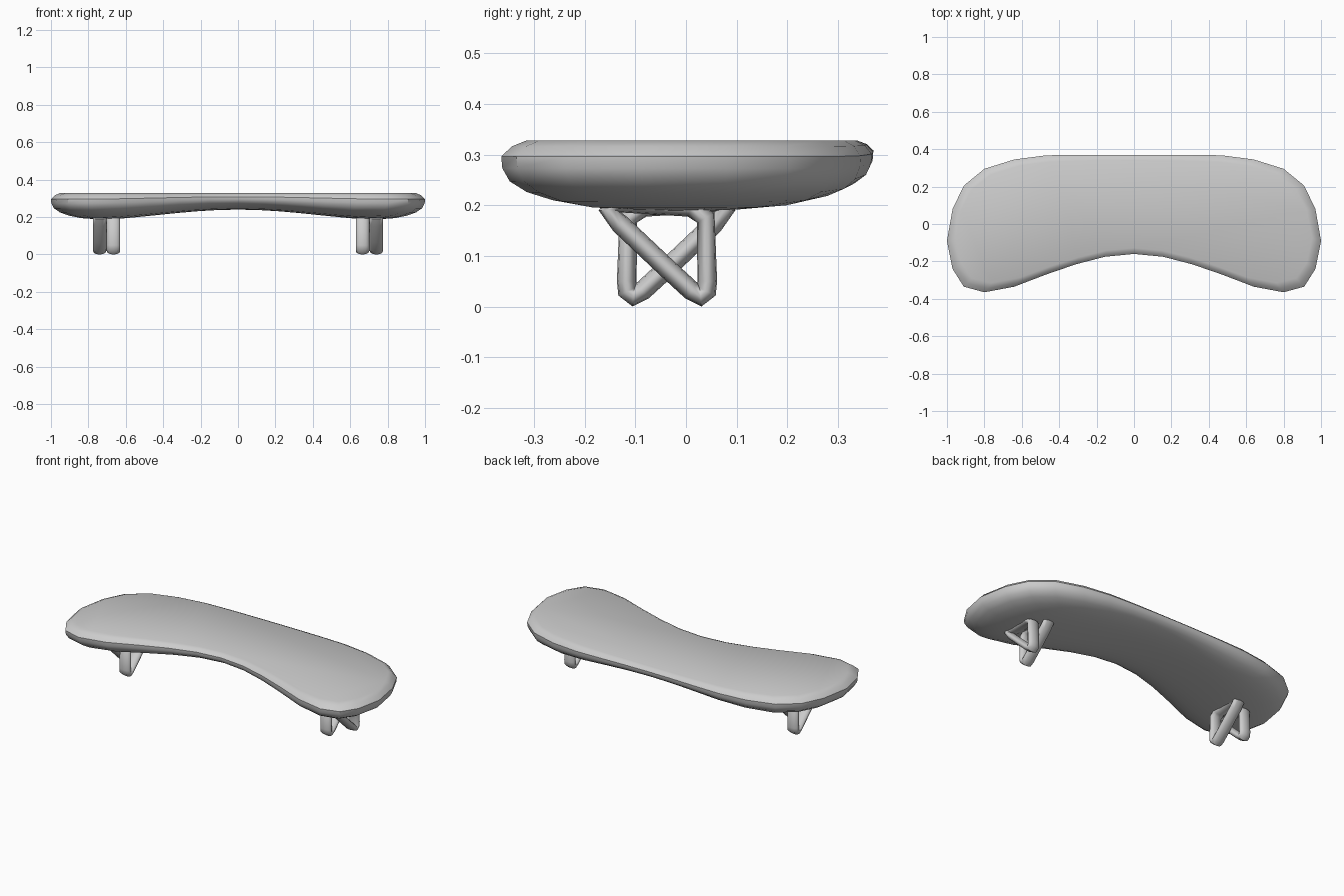
import bpy, bmesh, math
from mathutils import Vector

if "Cube" in bpy.data.objects:
    bpy.data.objects.remove(bpy.data.objects["Cube"])


def finish(name, bm, angle):
    bmesh.ops.remove_doubles(bm, verts=bm.verts, dist=0.0005)
    bmesh.ops.recalc_face_normals(bm, faces=bm.faces)
    me = bpy.data.meshes.new(name)
    bm.to_mesh(me)
    bm.free()
    ob = bpy.data.objects.new(name, me)
    bpy.context.collection.objects.link(ob)
    bpy.ops.object.select_all(action='DESELECT')
    bpy.context.view_layer.objects.active = ob
    ob.select_set(True)
    bpy.ops.object.shade_smooth_by_angle(angle=math.radians(angle))
    return ob


def bridge(bm, a, b):
    n = len(a)
    for i in range(n):
        j = (i + 1) % n
        bm.faces.new((a[i], a[j], b[j], b[i]))


# Seat: kidney outline, shrunk ring by ring towards a curved spine
xs = [0, .155, .31, .47, .64, .80, .91, .97]
back = [.37, .37, .37, .367, .345, .295, .205, .08]
front = [-.16, -.175, -.215, -.27, -.335, -.365, -.335, -.24]
right = list(zip(xs, back)) + [(1.0, -.09)] + list(zip(xs, front))[::-1]
outline = right + [(-x, y) for x, y in right[::-1] if x > 0]
TOP = .328


def ring_point(x, y, s, t):
    sx = .6 * x
    sy = .105 - .22 * sx * sx
    px, py = sx + (x - sx) * s, sy + (y - sy) * s
    depth = .088 + .057 * math.sin(math.pi / 2 * min(1, abs(px) / .85)) ** 2
    return Vector((px, py, TOP - depth * t))


bm = bmesh.new()
# (shrink factor, fraction of the local thickness below the top)
profile = [(.88, 0), (.95, .08), (1, .22), (.995, .38), (.96, .56), (.88, .71),
           (.76, .83), (.6, .92), (.4, .97), (.2, 1)]
rings = [[bm.verts.new(ring_point(x, y, s, t)) for x, y in outline]
         for s, t in profile]
bm.faces.new(rings[0])
for a, b in zip(rings, rings[1:]):
    bridge(bm, a, b)
# close the underside with strips across the spine
last, n = rings[-1], len(outline)
half = {(round(x, 3), y > -.05): v for (x, y), v in zip(outline, last)}
cols = [-x for x in xs[:0:-1]] + xs
for a, b in zip(cols, cols[1:]):
    bm.faces.new((half[(a, True)], half[(b, True)], half[(b, False)], half[(a, False)]))
for side in (-1, 1):
    bm.faces.new((half[(side * .97, True)], half[(side * 1.0, False)], half[(side * .97, False)]))
finish("seat", bm, 40)


# Legs: closed triangular loops of flattened tube
path = [(-.117, .05), (-.116, .03), (-.104, .019), (-.086, .031), (-.037, .076),
        (.055, .163), (.078, .19), (.066, .204), (-.085, .196), (-.114, .175)]


def loop_leg(name, cx, flip, sides=12, wide=.036, thick=.0195):
    bm = bmesh.new()
    pts = [Vector(p) for p in path]
    rings = []
    for i, p in enumerate(pts):
        d1 = (p - pts[i - 1]).normalized()
        d2 = (pts[(i + 1) % len(pts)] - p).normalized()
        d = (d1 + d2).normalized()
        nrm = Vector((-d.y, d.x))
        ring = []
        for k in range(sides):
            a = 2 * math.pi * k / sides
            q = p + nrm * thick * math.sin(a)
            y = -.075 - q.x if flip else q.x
            ring.append(bm.verts.new((cx + wide * math.cos(a), y, max(q.y, 0))))
        rings.append(ring)
    for i in range(len(rings)):
        bridge(bm, rings[i - 1], rings[i])
    finish(name, bm, 60)


for side, label in ((-1, "left"), (1, "right")):
    loop_leg(label + "_inner_leg", side * .666, False)
    loop_leg(label + "_outer_leg", side * .74, True)
